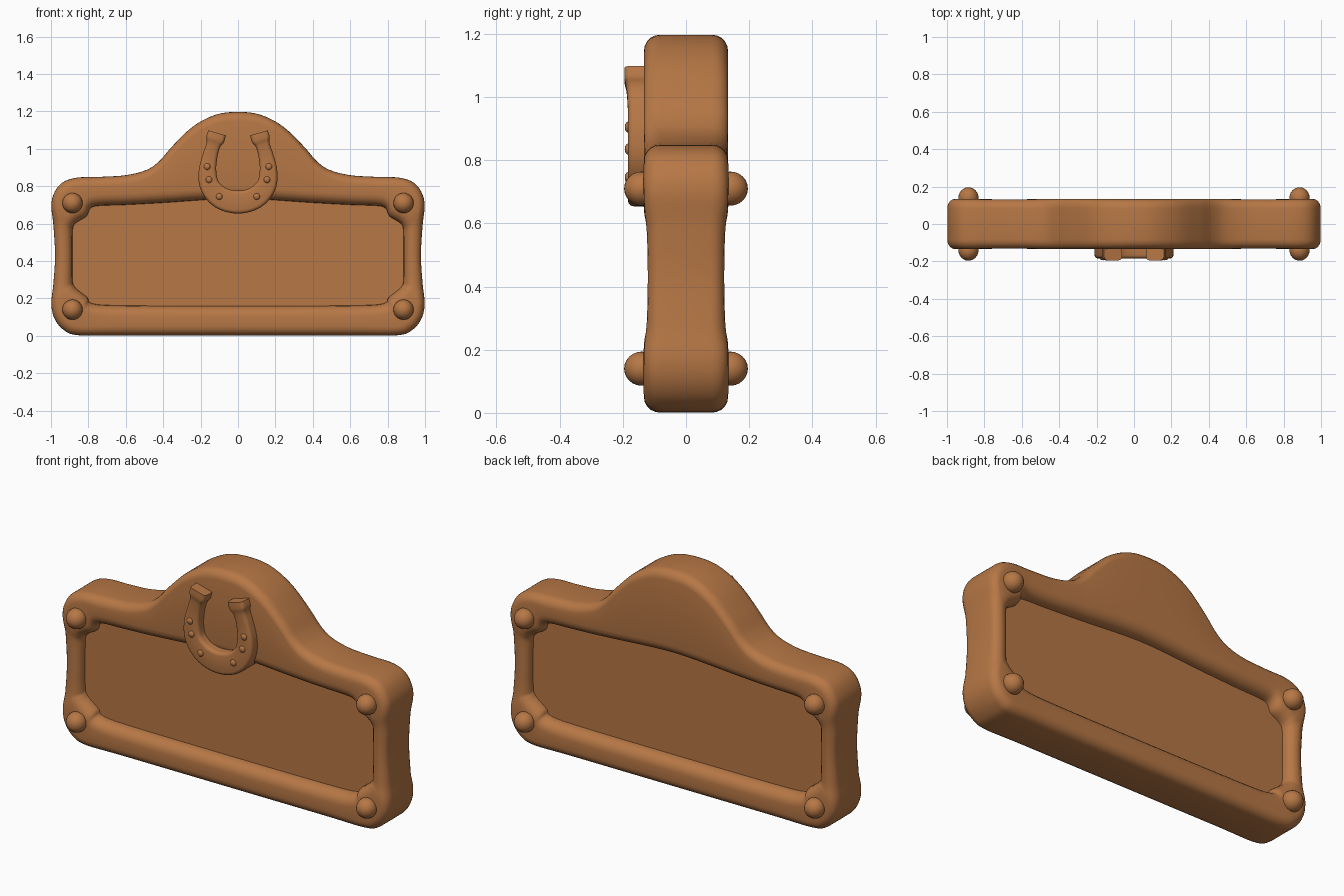
import bpy, bmesh, math
from mathutils import Vector

cube = bpy.data.objects.get("Cube")
if cube:
    bpy.data.objects.remove(cube)

wood = bpy.data.materials.new("warm brown")
wood.use_nodes = True
colour = (0.47, 0.185, 0.06, 1)
wood.diffuse_color = colour
wood.node_tree.nodes["Principled BSDF"].inputs["Base Color"].default_value = colour


def finish(name, bm, angle=50):
    bmesh.ops.recalc_face_normals(bm, faces=bm.faces)
    mesh = bpy.data.meshes.new(name)
    bm.to_mesh(mesh)
    bm.free()
    mesh.materials.append(wood)
    ob = bpy.data.objects.new(name, mesh)
    bpy.context.collection.objects.link(ob)
    bpy.ops.object.select_all(action='DESELECT')
    bpy.context.view_layer.objects.active = ob
    ob.select_set(True)
    bpy.ops.object.shade_smooth_by_angle(angle=math.radians(angle))
    return ob


def spline(keys, steps, closed):
    """Catmull-Rom interpolation through rows of numbers."""
    n, rows = len(keys), []
    pick = (lambda i: keys[i % n]) if closed else (lambda i: keys[max(0, min(n - 1, i))])
    for i in range(n if closed else n - 1):
        for s in range(steps):
            t = s / steps
            rows.append([b + t / 2 * (c - a + t * (2*a - 5*b + 4*c - d + t * (3*(b - c) + d - a)))
                         for a, b, c, d in zip(pick(i - 1), pick(i), pick(i + 1), pick(i + 2))])
    if not closed:
        rows.append(list(keys[-1]))
    return rows


def skin(bm, loops, closed):
    """Joins equal rings of points; caps the ends of an open run."""
    rings = [[bm.verts.new(p) for p in loop] for loop in loops]
    m = len(rings[0])
    for i in range(len(rings) if closed else len(rings) - 1):
        a, b = rings[i], rings[(i + 1) % len(rings)]
        for j in range(m):
            bm.faces.new((a[j], a[(j + 1) % m], b[(j + 1) % m], b[j]))
    if not closed:
        bm.faces.new(rings[0])
        bm.faces.new(rings[-1])


def section(outer, inner, y0, y1, r_out, r_in, steps=5):
    """Rounded rectangle from the outer to the inner edge, between depths y0 and y1."""
    o, i = Vector((outer[0], 0, outer[1])), Vector((inner[0], 0, inner[1]))
    d, w = (i - o).normalized(), (i - o).length
    corners = [(r_out, y0 + r_out, r_out, 180), (w - r_in, y0 + r_in, r_in, 270),
               (w - r_in, y1 - r_in, r_in, 0), (r_out, y1 - r_out, r_out, 90)]
    pts = []
    for u, y, r, start in corners:
        for k in range(steps + 1):
            a = math.radians(start + 90 * k / steps)
            pts.append(o + d * (u + r * math.cos(a)) + Vector((0, y + r * math.sin(a), 0)))
    return pts


# Frame: outer x, z / inner x, z / half depth, down the left half
half = [
    (.00, 1.197, .00, .735, .133), (.12, 1.182, .12, .731, .133),
    (.24, 1.120, .24, .723, .133), (.35, 1.015, .35, .715, .133),
    (.42, .935, .43, .710, .133), (.49, .887, .52, .705, .133),
    (.60, .859, .62, .700, .132), (.74, .850, .75, .695, .132),
    (.86, .846, .79, .680, .133), (.935, .822, .81, .640, .134),
    (.98, .77, .855, .612, .134), (.998, .70, .878, .590, .132),
    (.987, .59, .885, .550, .124), (.978, .43, .886, .430, .121),
    (.987, .28, .885, .300, .124), (.998, .17, .875, .265, .132),
    (.98, .09, .850, .240, .134), (.93, .03, .805, .205, .134),
    (.85, .003, .775, .172, .133), (.60, .002, .60, .162, .131),
    (.00, .002, .00, .160, .131),
]
mirrored = [(-a, b, -c, d, h) for a, b, c, d, h in reversed(half[1:-1])]
bm = bmesh.new()
rings = []
for ox, oz, ix, iz, h in spline(half + mirrored, 5, True):
    width = math.hypot(ox - ix, oz - iz)
    rings.append(section((ox, oz), (ix, iz), -h, h, min(.05, width * .45), min(.06, width * .5)))
skin(bm, rings, True)
finish("frame", bm)

# Recessed panel filling the frame
bm = bmesh.new()
bmesh.ops.create_cube(bm, size=1)
for v in bm.verts:
    v.co = (v.co.x * 1.86, v.co.y * .13, .43 + v.co.z * .68)
finish("panel", bm)


def ball(name, centre, scale, segs=24):
    bm = bmesh.new()
    bmesh.ops.create_uvsphere(bm, u_segments=segs, v_segments=segs // 2, radius=1)
    for v in bm.verts:
        v.co = Vector(c + p * s for c, p, s in zip(centre, v.co, scale))
    return finish(name, bm, 80)


# Round rivets on both faces
for x, side in ((.885, "left"), (-.885, "right")):
    for z, level in ((.71, "upper"), (.14, "lower")):
        for y, face in ((-.14, "front"), (.14, "back")):
            ball(f"{face}_{level}_{side}_rivet", (x, y, z), (.054, .056, .054))

# Horseshoe: centre line x, z / width / front depth
arm = [(0, .715, .122, .184), (.09, .737, .118, .184), (.150, .80, .106, .184),
       (.163, .88, .094, .184), (.150, .96, .080, .184), (.132, 1.02, .076, .188),
       (.122, 1.05, .098, .194), (.112, 1.085, .098, .194)]
path = spline([(-x, z, w, y) for x, z, w, y in reversed(arm[1:])] + arm, 5, False)
bm = bmesh.new()
rings = []
for k, (x, z, w, y) in enumerate(path):
    a, b = path[max(k - 1, 0)], path[min(k + 1, len(path) - 1)]
    n = Vector((b[1] - a[1], a[0] - b[0])).normalized() * w / 2
    p = Vector((x, z))
    rings.append(section(p + n, p - n, -y, -.05, .018, .018, 3))
skin(bm, rings, False)
finish("horseshoe", bm)

# Nail heads on the horseshoe
for x, z in ((.10, .745), (.155, .835), (.165, .905)):
    for s, side in ((1, "left"), (-1, "right")):
        ball(f"{side}_nail_head", (s * x, -.183, z), (.018, .011, .018), 12)
